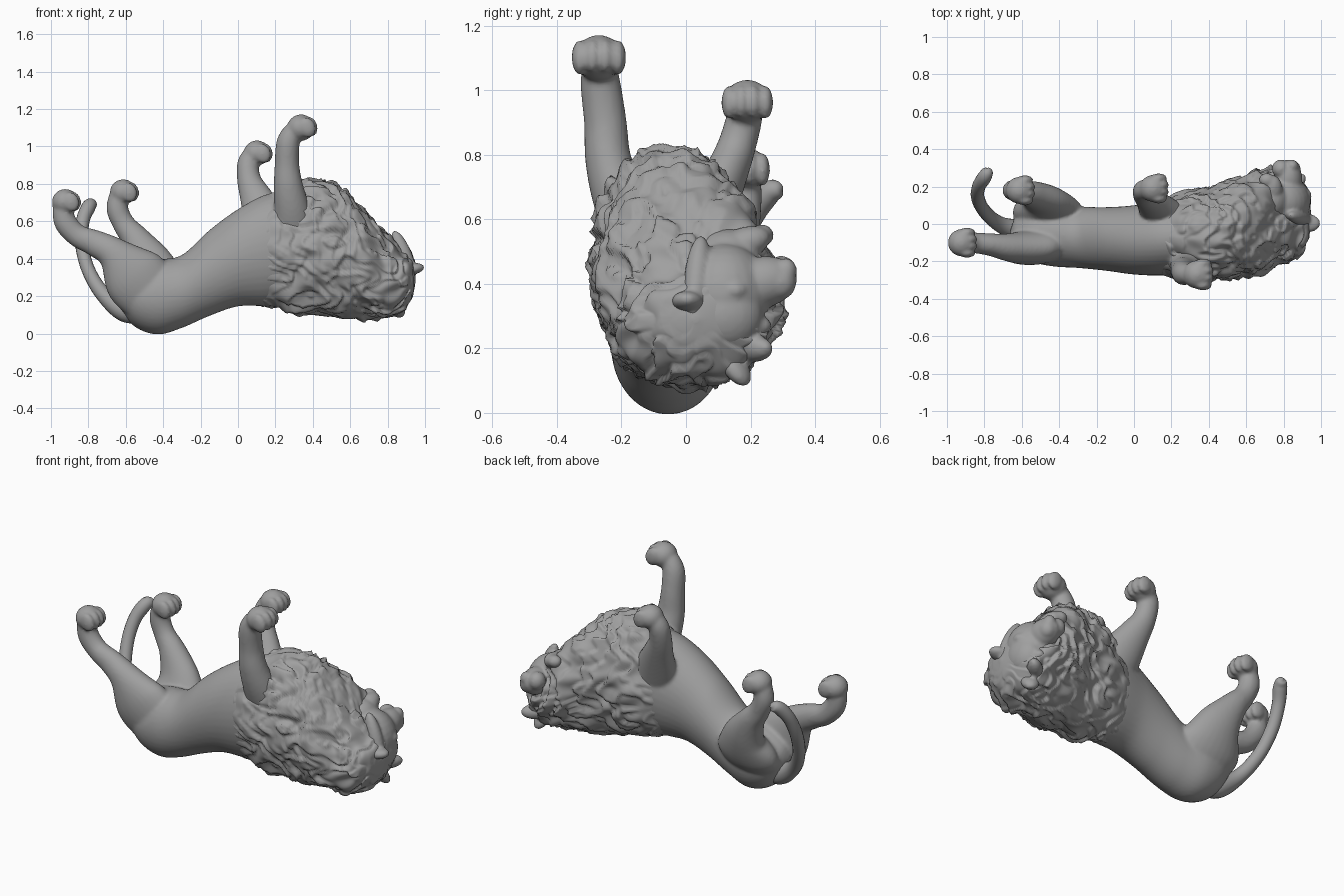
import bpy, bmesh, math
from mathutils import Vector, Matrix, noise

if "Cube" in bpy.data.objects:
    bpy.data.objects.remove(bpy.data.objects["Cube"])

grey = bpy.data.materials.new("dark_grey")
grey.diffuse_color = (.35, .35, .35, 1)
grey.use_nodes = True
grey.node_tree.nodes["Principled BSDF"].inputs["Base Color"].default_value = grey.diffuse_color


def spline(pts, steps):
    """Catmull-Rom samples through control rows of any length."""
    out, n = [], len(pts)
    for i in range(n - 1):
        p = [pts[max(0, min(n - 1, i + k))] for k in (-1, 0, 1, 2)]
        for s in range(steps):
            t = s / steps
            out.append([0.5 * (2 * b + (c - a) * t + (2 * a - 5 * b + 4 * c - d) * t * t
                               + (3 * b - a - 3 * c + d) * t ** 3) for a, b, c, d in zip(*p)])
    return out + [list(pts[-1])]


def tube(bm, pts, seg=28, steps=8, upright=False, bump=None):
    """Loft of ellipses; rows are x, y, z, width radius, depth radius."""
    rows = spline(pts, steps)
    rings = []
    for i, (x, y, z, ra, rb) in enumerate(rows):
        a, b = rows[max(0, i - 1)], rows[min(len(rows) - 1, i + 1)]
        tan = Vector((1, 0, 0)) if upright else (Vector(b[:3]) - Vector(a[:3])).normalized()
        side = (Vector((0, 1, 0)) - tan * tan.y).normalized()
        up = tan.cross(side)
        ring = []
        for k in range(seg):
            w = math.tau * k / seg
            off = side * max(ra, .003) * math.cos(w) + up * max(rb, .003) * math.sin(w)
            co = Vector((x, y, z)) + off
            if bump:
                co += bump(co, off)
            ring.append(bm.verts.new(co))
        rings.append(ring)
    for p, q in zip(rings, rings[1:]):
        for k in range(seg):
            j = (k + 1) % seg
            bm.faces.new((p[k], p[j], q[j], q[k]))
    bm.faces.new(rings[0][::-1])
    bm.faces.new(rings[-1])


def ball(bm, loc, radii, axis=None):
    """Ellipsoid whose local z may point along axis."""
    rot = Vector(axis).to_track_quat('Z', 'Y').to_matrix().to_4x4() if axis else Matrix()
    bmesh.ops.create_uvsphere(bm, u_segments=24, v_segments=14, radius=1,
                              matrix=Matrix.Translation(loc) @ rot @ Matrix.Diagonal((*radii, 1)))


def finish(name, bm, voxel=0, smooth=0):
    bmesh.ops.recalc_face_normals(bm, faces=bm.faces[:])
    for f in bm.faces:
        f.smooth = True
    me = bpy.data.meshes.new(name)
    bm.to_mesh(me)
    bm.free()
    me.materials.append(grey)
    ob = bpy.data.objects.new(name, me)
    bpy.context.collection.objects.link(ob)
    if voxel:
        m = ob.modifiers.new("blend", 'REMESH')
        m.mode, m.voxel_size, m.use_smooth_shade = 'VOXEL', voxel, True
    if smooth:
        m = ob.modifiers.new("soften", 'SMOOTH')
        m.factor, m.iterations = 0.5, smooth
    return ob


def paw(bm, loc, toe, size=1.0):
    """Pad with four toes; toe is the direction they point in the x-z plane."""
    c, d = Vector(loc), Vector(toe).normalized()
    ball(bm, c, (.072 * size, .068 * size, .07 * size), toe)
    for k in (-1.5, -.5, .5, 1.5):
        drop = Vector((d.z, 0, -d.x)) * .012 * size
        p = c + d * (.048 - .012 * abs(k)) * size + drop + Vector((0, .037 * k * size, 0))
        ball(bm, p, (.025 * size, .054 * size, .043 * size), toe)


# Trunk, legs and paws blended into one skin
bm = bmesh.new()
tube(bm, [(-.66, -.05, .23, .02, .02), (-.63, -.05, .22, .09, .09), (-.55, -.05, .20, .15, .165),
          (-.43, -.055, .195, .172, .2), (-.3, -.07, .225, .165, .195),
          (-.15, -.08, .325, .17, .23), (0, -.085, .405, .185, .26),
          (.15, -.075, .445, .2, .298), (.3, -.06, .46, .2, .3), (.5, -.03, .43, .18, .26)],
     seg=40, upright=True)
# near hind leg
tube(bm, [(-.94, -.1, .70, .05, .05), (-.925, -.1, .6, .054, .06), (-.86, -.1, .525, .055, .06),
          (-.77, -.11, .485, .06, .07), (-.67, -.125, .43, .075, .09), (-.56, -.125, .31, .095, .17),
          (-.45, -.1, .2, .1, .17)])
paw(bm, (-.925, -.1, .705), (1, 0, .35))
# far hind leg
tube(bm, [(-.63, .18, .76, .05, .05), (-.645, .18, .67, .055, .058), (-.61, .175, .585, .055, .06),
          (-.545, .16, .50, .07, .08), (-.48, .125, .38, .085, .13), (-.46, .07, .27, .1, .19),
          (-.45, .0, .2, .11, .18)])
paw(bm, (-.615, .18, .757), (1, 0, .3))
# near front leg
tube(bm, [(.3, -.27, 1.09, .05, .05), (.268, -.265, 1.02, .062, .062), (.262, -.25, .9, .066, .066),
          (.27, -.24, .78, .072, .08), (.29, -.2, .65, .085, .1), (.31, -.12, .48, .1, .13)])
paw(bm, (.335, -.27, 1.1), (1, 0, .45), 1.05)
# far front leg
tube(bm, [(.09, .19, .97, .05, .05), (.055, .18, .91, .056, .058), (.06, .155, .82, .06, .065),
          (.1, .115, .72, .07, .09), (.16, .05, .58, .09, .13), (.22, .0, .45, .1, .14)])
paw(bm, (.10, .19, .965), (1, 0, .3))
finish("body", bm, .01, 5)

# Tail curling up behind the haunch
bm = bmesh.new()
r = .036
tube(bm, [(-.48, -.05, .1, r, r), (-.6, -.04, .12, .06, .06), (-.72, 0, .21, .042, .042),
          (-.80, .07, .34, r, r), (-.835, .14, .48, r, r), (-.83, .2, .6, r, r),
          (-.80, .25, .675, .038, .038), (-.78, .285, .695, .028, .028), (-.775, .3, .70, .004, .004)], seg=16)
finish("tail", bm)


def locks(co, off):
    """Overlapping ragged tufts that step down away from the face."""
    fade = min(1, off.length / .15) * max(0, min(1, (co.x - .06) / .22))
    h = 0
    for freq, amp in ((4.5, .024), (8, .016)):
        q = Vector((co.x * 2.5 + freq, co.y * 5, co.z * 5))
        wob = 1.3 * noise.noise(q) + .6 * noise.noise(q * 2.7)
        s = (co.x * freq + 1.6 * wob) % 1
        h += amp * (min(s / .85, (1 - s) / .15) - .5) * (.8 + .8 * noise.noise(co * 6 + Vector((freq, 0, 0))))
    h += .016 * noise.noise(Vector((co.x * 8, co.y * 13, co.z * 13)))
    h += .024 * noise.noise(co * 8)
    return off.normalized() * h * fade


# Mane
bm = bmesh.new()
tube(bm, [(.04, -.08, .42, .15, .24), (.12, -.075, .435, .188, .282), (.2, -.065, .448, .212, .315),
          (.3, -.055, .46, .228, .35),
          (.42, -.045, .465, .245, .367), (.55, -.02, .43, .266, .344), (.68, .01, .37, .27, .287),
          (.79, .03, .305, .25, .22), (.87, .03, .28, .21, .165), (.93, .03, .29, .12, .1),
          (.95, .03, .29, .01, .01)], seg=180, steps=14, upright=True, bump=locks)
finish("mane", bm)

# Head, turned toward the back and upside down, jaw open, with ears
bm = bmesh.new()
ball(bm, (.80, .12, .365), (.145, .145, .16))
ball(bm, (.862, .12, .305), (.085, .12, .115))                # forehead
ball(bm, (.885, .035, .42), (.04, .045, .14), (-.4, .1, 1))     # cheek ruff
ball(bm, (.85, .2, .2), (.09, .045, .04), (.6, -.6, -.5))       # far ruff
ball(bm, (.825, .235, .405), (.075, .08, .11), (0, 1, .2))      # muzzle
ball(bm, (.785, .295, .435), (.048, .05, .052))               # lip lobes
ball(bm, (.845, .29, .405), (.047, .052, .055))
ball(bm, (.845, .31, .44), (.034, .034, .04))                 # nose
ball(bm, (.74, .18, .525), (.055, .05, .085), (0, 1, .35))    # lower jaw
ball(bm, (.71, .235, .55), (.042, .037, .035))                # chin
ball(bm, (.73, .13, .46), (.1, .11, .11))                     # throat
ball(bm, (.915, .15, .38), (.035, .04, .03))                  # brows
ball(bm, (.85, .225, .27), (.035, .04, .03))
ball(bm, (.925, .005, .345), (.05, .032, .072), (1, -.05, .15))   # near ear
ball(bm, (.845, .15, .145), (.05, .035, .074), (.3, .5, -.75))    # far ear
finish("head", bm, .009, 4)
